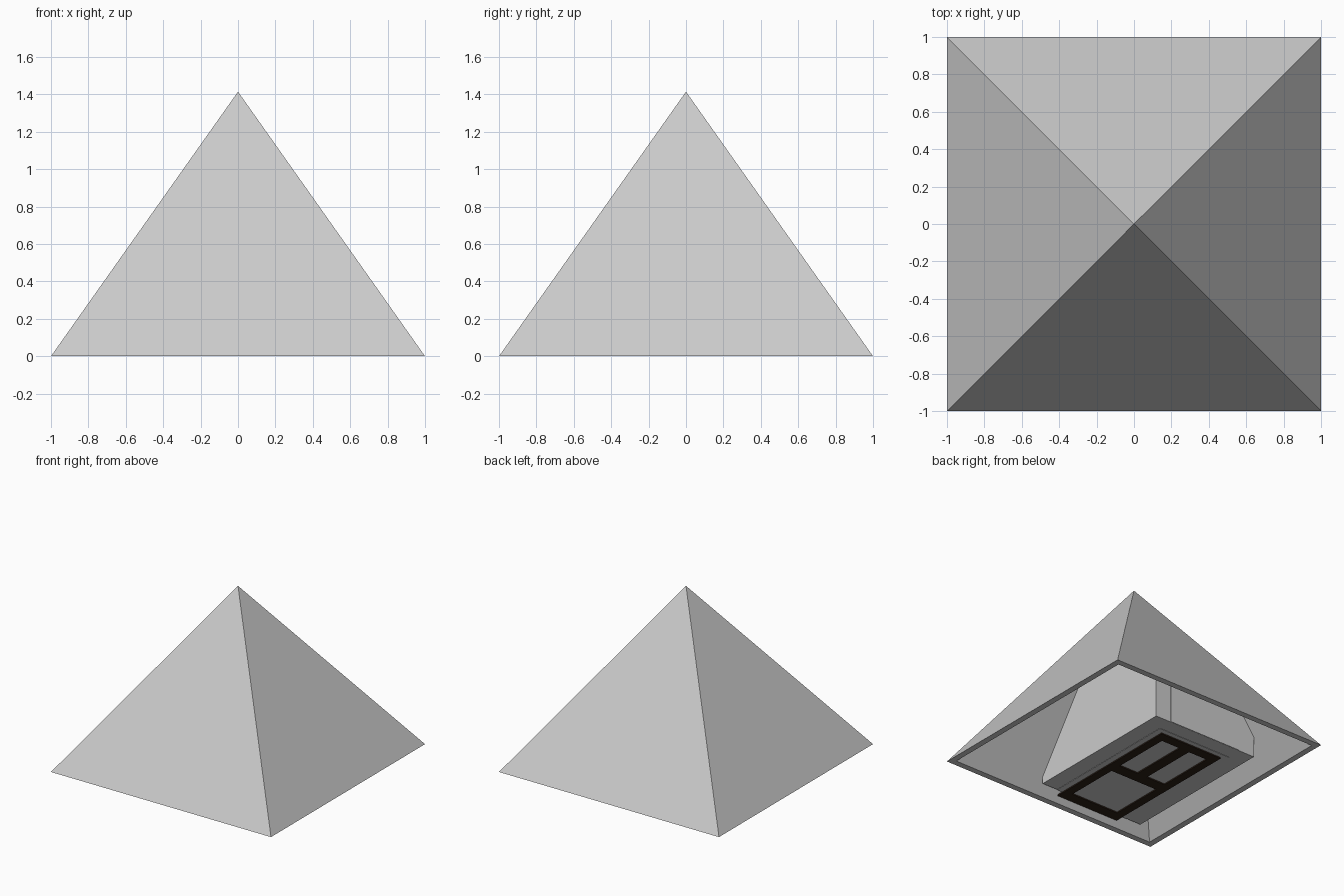
import bpy, bmesh
from mathutils import Vector

if "Cube" in bpy.data.objects:
    bpy.data.objects.remove(bpy.data.objects["Cube"])

SLOPE = 2 ** 0.5      # height over half width
INNER = 0.95          # half width of the hollow


def finish(bm, name, mat=None):
    bmesh.ops.recalc_face_normals(bm, faces=bm.faces)
    mesh = bpy.data.meshes.new(name)
    bm.to_mesh(mesh)
    bm.free()
    obj = bpy.data.objects.new(name, mesh)
    bpy.context.collection.objects.link(obj)
    if mat:
        mesh.materials.append(mat)
    return obj


def add_box(bm, x0, x1, y0, y1, z0, z1):
    verts = bmesh.ops.create_cube(bm, size=1)["verts"]
    for v in verts:
        v.co = ((x0 + x1) / 2 + v.co.x * (x1 - x0),
                (y0 + y1) / 2 + v.co.y * (y1 - y0),
                (z0 + z1) / 2 + v.co.z * (z1 - z0))


def clip_to_hollow(bm):
    # trim against the four sloping inner walls
    for nx, ny in ((1, 0), (-1, 0), (0, 1), (0, -1)):
        geom = bm.verts[:] + bm.edges[:] + bm.faces[:]
        cut = bmesh.ops.bisect_plane(bm, geom=geom, plane_co=(nx * INNER, ny * INNER, 0),
                                     plane_no=Vector((nx * SLOPE, ny * SLOPE, 1)).normalized(),
                                     clear_outer=True)
        edges = [e for e in cut["geom_cut"] if isinstance(e, bmesh.types.BMEdge)]
        if edges:
            bmesh.ops.contextual_create(bm, geom=edges)


# hollow pyramid shell with a flat rim
bm = bmesh.new()
rings = []
for h in (1, INNER):
    ring = [bm.verts.new((sx * h, sy * h, 0)) for sx, sy in ((-1, -1), (1, -1), (1, 1), (-1, 1))]
    apex = bm.verts.new((0, 0, h * SLOPE))
    for i in range(4):
        bm.faces.new((ring[i], ring[(i + 1) % 4], apex))
    rings.append(ring)
for i in range(4):
    j = (i + 1) % 4
    bm.faces.new((rings[0][i], rings[1][i], rings[1][j], rings[0][j]))
finish(bm, "pyramid_shell")

# inner block, trimmed where it meets the shell
bm = bmesh.new()
add_box(bm, -0.79, 0.17, -0.867, 0.463, 0.057, 1.4)
clip_to_hollow(bm)
finish(bm, "inner_block")

# shallow raised panel on the back of the block
bm = bmesh.new()
add_box(bm, -0.64, 0.03, 0.455, 0.468, 0.058, 1.4)
clip_to_hollow(bm)
finish(bm, "back_panel")

# thin grey surround under the door
bm = bmesh.new()
add_box(bm, -0.65, 0.03, -0.867, 0.34, 0.054, 0.06)
finish(bm, "door_surround")

# dark door frame lying on the underside, with three openings
dark = bpy.data.materials.new("dark_wood")
dark.diffuse_color = (0.025, 0.014, 0.008, 1)
dark.use_nodes = True
dark.node_tree.nodes["Principled BSDF"].inputs["Base Color"].default_value = dark.diffuse_color
bm = bmesh.new()
Z = (0.044, 0.056)
for x0, x1 in ((-0.60, -0.53), (-0.09, -0.02)):
    add_box(bm, x0, x1, -0.935, 0.30, *Z)
for y0, y1 in ((-0.935, -0.83), (-0.37, -0.275), (0.22, 0.30)):
    add_box(bm, -0.53, -0.09, y0, y1, *Z)
add_box(bm, -0.355, -0.265, -0.275, 0.22, *Z)
finish(bm, "door_frame", dark)
